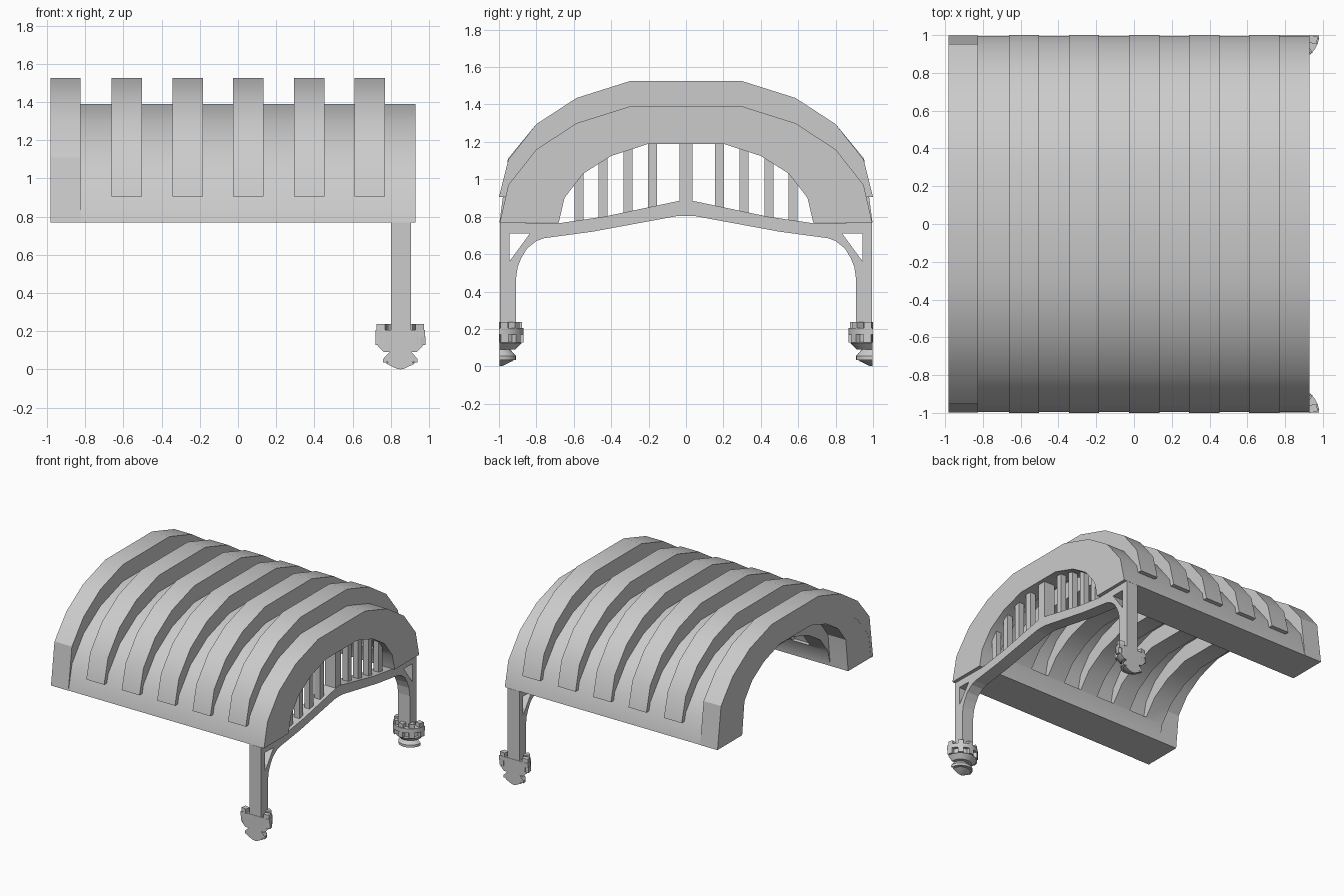
import bpy, bmesh, math
from mathutils import Matrix

if "Cube" in bpy.data.objects:
    bpy.data.objects.remove(bpy.data.objects["Cube"])

LIFT = 0.135
OUTER = [(0.995, 0.77), (0.95, 0.97), (0.80, 1.16), (0.585, 1.30), (0.30, 1.39)]
INNER = [(0.68, 0.77), (0.65, 0.90), (0.55, 1.03), (0.40, 1.125), (0.20, 1.19)]


def full(half):
    """Mirror a half profile across y = 0 into a full arch line."""
    return half + [(-y, z) for y, z in reversed(half)]


def lift(half):
    return [(y, z + LIFT) for y, z in half]


def prism(bm, pts, x0, x1):
    """Extrude a yz profile from x0 to x1."""
    a = [bm.verts.new((x0, y, z)) for y, z in pts]
    b = [bm.verts.new((x1, y, z)) for y, z in pts]
    n = len(pts)
    bm.faces.new(a)
    bm.faces.new(b[::-1])
    for i in range(n):
        j = (i + 1) % n
        bm.faces.new((a[j], a[i], b[i], b[j]))


def finish(bm, name, mirror=False, smooth=True):
    bmesh.ops.recalc_face_normals(bm, faces=bm.faces[:])
    me = bpy.data.meshes.new(name)
    bm.to_mesh(me)
    bm.free()
    ob = bpy.data.objects.new(name, me)
    bpy.context.collection.objects.link(ob)
    if mirror:
        m = ob.modifiers.new("mirror", 'MIRROR')
        m.use_axis = (False, True, False)
        m.use_clip = True
    if smooth:
        shade(ob)
    return ob


def activate(ob):
    bpy.ops.object.select_all(action='DESELECT')
    ob.select_set(True)
    bpy.context.view_layer.objects.active = ob


def shade(ob):
    activate(ob)
    bpy.ops.object.shade_smooth_by_angle(angle=math.radians(30))


# Vaulted roof shell
bm = bmesh.new()
prism(bm, full(OUTER) + full(INNER)[::-1], -0.98, 0.93)
vault = finish(bm, "vault_shell", smooth=False)

# Grooves on the inside, one behind each rib
rib_x = [(-0.98 + 0.318 * i, -0.82 + 0.318 * i) for i in range(6)]
bm = bmesh.new()
for x0, x1 in rib_x[1:]:
    prism(bm, full(lift(INNER)), x0, x1)
prism(bm, full([(0.679, 0.70), (0.679, 0.775)] + lift(INNER)[1:]), -1.05, -0.82)
cutter = finish(bm, "groove_cutter", smooth=False)
cutter.hide_render = True
mod = vault.modifiers.new("grooves", 'BOOLEAN')
mod.operation = 'DIFFERENCE'
mod.solver = 'EXACT'
mod.object = cutter
activate(vault)
bpy.ops.object.modifier_apply(modifier="grooves")
bpy.data.objects.remove(cutter)
shade(vault)

# Raised ribs over the roof
core = [(0.955, 0.905), (0.94, 0.965), (0.79, 1.15), (0.58, 1.29), (0.30, 1.38)]
bm = bmesh.new()
for x0, x1 in rib_x[1:]:
    prism(bm, full([(1.0, 0.905)] + lift(OUTER)[1:]) + full(core)[::-1], x0, x1)
finish(bm, "roof_ribs")

# End rib runs straight down to the foot of the roof
bm = bmesh.new()
end = [(0.997, 0.77), (0.952, 1.11)] + lift(OUTER)[2:]
prism(bm, full(end) + full([(0.97, 0.77)] + core[1:])[::-1], -0.981, -0.825)
finish(bm, "end_rib")

# Portal frame: sloped beam, curved brace and post with a triangular opening
bm = bmesh.new()
prism(bm, [(0, .89), (.035, .885), (.44, .80), (.68, .765), (.945, .769),
           (.945, .71), (.835, .71), (.945, .56), (.945, .2), (.91, .2),
           (.91, .46), (.90, .53), (.88, .58), (.85, .63), (.80, .67), (.76, .685),
           (.5, .72), (.05, .803), (0, .805)], 0.80, 0.905)
prism(bm, [(.945, .2), (.945, .769), (.995, .769), (.995, .2)], 0.80, 0.905)
finish(bm, "portal_frame", mirror=True, smooth=False)

# Upright bars between beam and arch
bm = bmesh.new()
for y, top, low in ((0.178, 1.22, 0.82), (0.31, 1.18, 0.80),
                    (0.443, 1.13, 0.78), (0.573, 1.03, 0.75)):
    prism(bm, [(y - .024, low), (y + .024, low), (y + .024, top), (y - .024, top)], 0.83, 0.878)
finish(bm, "portal_bars", mirror=True, smooth=False)
bm = bmesh.new()
prism(bm, [(-.036, .85), (.036, .85), (.036, 1.22), (-.036, 1.22)], 0.805, 0.90)
finish(bm, "king_bar", smooth=False)

# Half-round drop finials under the posts
PROFILE = [(0, .205), (.13, .205), (.13, .17), (.105, .17), (.105, .13), (.12, .125),
           (.085, .09), (.058, .09), (.09, .055), (.09, .035), (.06, .04), (.075, .03),
           (.02, .004), (0, 0)]
SEG = 10
bm = bmesh.new()
rings = []
for k in range(SEG + 1):
    a = math.pi * k / SEG
    rings.append([bm.verts.new((0.85 + r * math.cos(a), 0.998 - r * math.sin(a), z))
                  for r, z in PROFILE])
for p, q in zip(rings, rings[1:]):
    for i in range(len(PROFILE) - 1):
        bm.faces.new((p[i], p[i + 1], q[i + 1], q[i]))
bm.faces.new(rings[0])
bm.faces.new(rings[-1][::-1])
bmesh.ops.remove_doubles(bm, verts=bm.verts[:], dist=0.0005)
finish(bm, "drop_finials", mirror=True)

# Small blocks standing on and under the finial rim
bm = bmesh.new()
for k in range(5):
    a = math.pi * (0.07 + 0.86 * k / 4)
    for r, z, sz in ((0.1, 0.218, 0.038), (0.107, 0.15, 0.045)):
        M = (Matrix.Translation((0.85 + r * math.cos(a), 0.998 - r * math.sin(a), z))
             @ Matrix.Rotation(-a, 4, 'Z') @ Matrix.Diagonal((0.045, 0.04, sz, 1)))
        bmesh.ops.create_cube(bm, size=1, matrix=M)
finish(bm, "finial_blocks", mirror=True, smooth=False)
